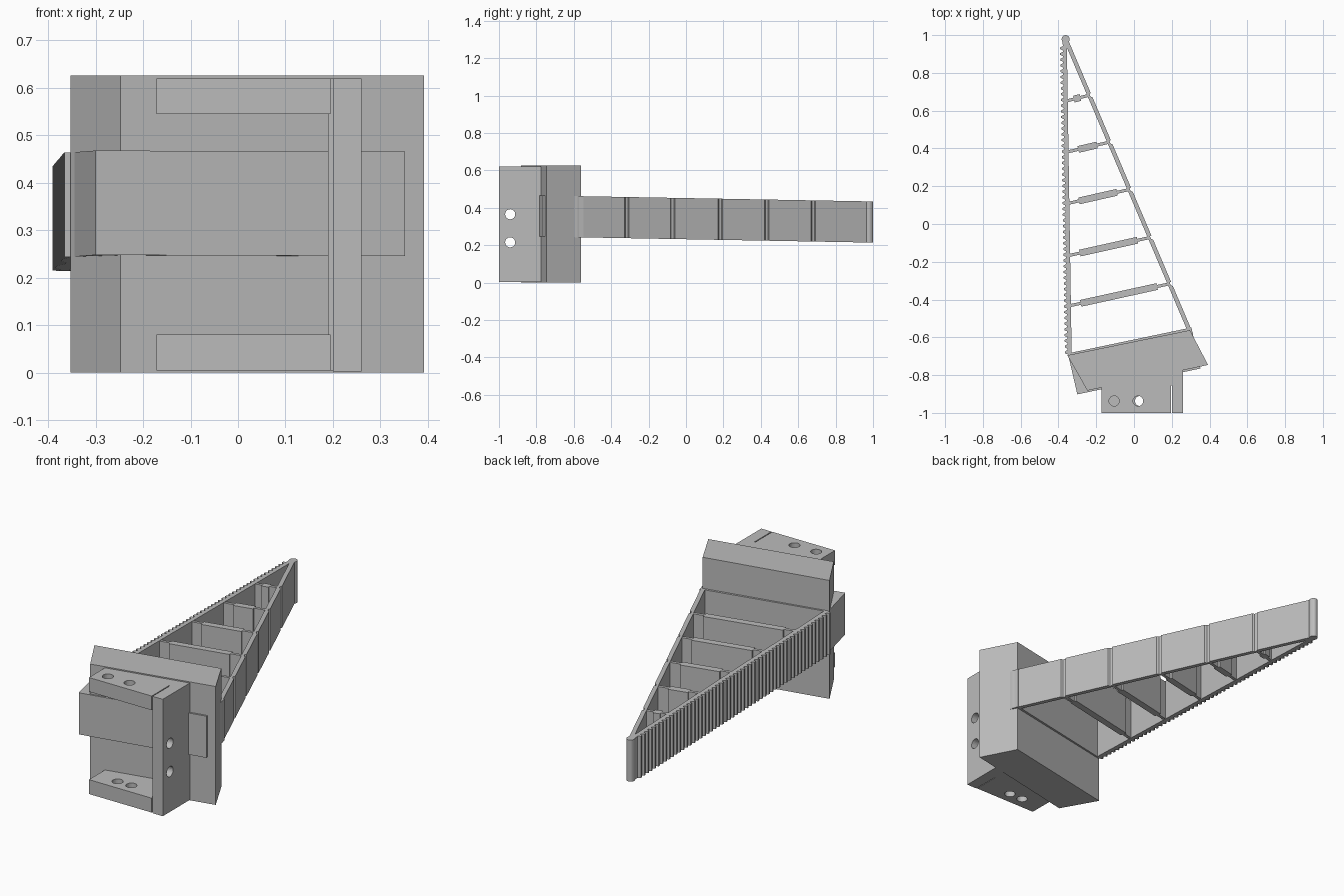
import bpy, bmesh, math
from mathutils import Vector

cube = bpy.data.objects.get("Cube")
if cube:
    bpy.data.objects.remove(cube, do_unlink=True)

grey = bpy.data.materials.new("plain grey")
grey.use_nodes = True
grey.diffuse_color = (0.5, 0.5, 0.5, 1)
grey.node_tree.nodes["Principled BSDF"].inputs["Base Color"].default_value = (0.5, 0.5, 0.5, 1)


def prism(name, outline, low, high, tilt=0.0):
    """Extrude an xy outline upwards; tilt makes it sink towards the tip."""
    bm = bmesh.new()
    drop = lambda y: tilt * (y + 0.75)
    bottom = [bm.verts.new((x, y, low - drop(y))) for x, y in outline]
    top = [bm.verts.new((x, y, high - drop(y))) for x, y in outline]
    bm.faces.new(bottom[::-1])
    bm.faces.new(top)
    n = len(outline)
    for i in range(n):
        j = (i + 1) % n
        bm.faces.new((bottom[i], bottom[j], top[j], top[i]))
    bmesh.ops.recalc_face_normals(bm, faces=bm.faces)
    mesh = bpy.data.meshes.new(name)
    bm.to_mesh(mesh)
    bm.free()
    mesh.materials.append(grey)
    obj = bpy.data.objects.new(name, mesh)
    bpy.context.collection.objects.link(obj)
    return obj


def drill(obj, centre, axis):
    """Cut a round screw hole along x or z."""
    turn = (0, math.pi / 2, 0) if axis == "x" else (0, 0, 0)
    bpy.ops.mesh.primitive_cylinder_add(vertices=24, radius=0.027, depth=0.2,
                                        location=centre, rotation=turn)
    cutter = bpy.context.object
    cutter.hide_render = True
    cutter.data.materials.append(grey)
    mod = obj.modifiers.new("hole", "BOOLEAN")
    mod.operation = "DIFFERENCE"
    mod.solver = "EXACT"
    mod.object = cutter
    bpy.context.view_layer.objects.active = obj
    bpy.ops.object.modifier_apply(modifier=mod.name)
    bpy.data.objects.remove(cutter, do_unlink=True)


# Tilted base block
prism("base_block", [(-0.353, -0.695), (-0.247, -0.882), (0.392, -0.746), (0.296, -0.562)],
      0, 0.626)

# Mounting bracket: top and bottom plates plus a side wall, open on one side
plate = [(-0.172, -1), (0.195, -1), (0.195, -0.75), (-0.172, -0.83)]
top_plate = prism("bracket_top_plate", plate, 0.545, 0.62)
bottom_plate = prism("bracket_bottom_plate", plate, 0.004, 0.08)
side_wall = prism("bracket_side_wall",
                  [(0.2, -1), (0.26, -1), (0.26, -0.75), (0.2, -0.76)], 0.002, 0.62)
prism("bracket_corner_joint", [(0.19, -0.855), (0.205, -0.855), (0.205, -0.76), (0.19, -0.76)],
      0.004, 0.62)
for x in (-0.105, 0.022):
    drill(top_plate, (x, -0.937, 0.58), "z")
for x in (-0.048, 0.032):
    drill(bottom_plate, (x, -0.937, 0.04), "z")
for z in (0.365, 0.215):
    drill(side_wall, (0.23, -0.94, z), "x")

# Finger: everything shares one height and a slight downward tilt
LOW, HIGH, TILT = 0.245, 0.465, 0.018
SLOPE = 0.21
BARS = [-0.434, -0.168, 0.108, 0.38, 0.65]


def left_x(y):
    return -0.352 - 0.0155 * (y + 0.69)


def right_x(y):
    return 0.307 - 0.4256 * (y + 0.566)


def right_end(y):
    """Where a bar starting at height y on the left meets the right rail."""
    t = (right_x(y) - left_x(y)) / (1 + 0.4256 * SLOPE)
    return y + SLOPE * t


prism("finger_root", [(-0.35, -0.685), (-0.3, -0.902), (0.352, -0.765), (0.304, -0.548)],
      LOW, HIGH, TILT)

# Gripping rail with saw teeth
TEETH = 54
pitch = 1.64 / TEETH
rail = [(left_x(0.97) + 0.022, 0.97), (left_x(-0.7) + 0.022, -0.7)]
for i in range(TEETH):
    y = -0.69 + i * pitch
    rail += [(left_x(y), y), (left_x(y) - 0.014, y + pitch * 0.2),
             (left_x(y) - 0.014, y + pitch * 0.5), (left_x(y), y + pitch * 0.75)]
rail.append((left_x(0.97), 0.97))
prism("toothed_rail", rail, LOW, HIGH, TILT)

# Back rail with a small flex notch at every bar
back = [(right_x(-0.58), -0.58)]
for bar in BARS:
    y = right_end(bar)
    back += [(right_x(y - 0.012), y - 0.012), (right_x(y - 0.007) - 0.009, y - 0.007),
             (right_x(y + 0.007) - 0.009, y + 0.007), (right_x(y + 0.012), y + 0.012)]
back += [(right_x(0.975), 0.975), (right_x(0.965) - 0.024, 0.965),
         (right_x(-0.58) - 0.024, -0.58)]
prism("back_rail", back, LOW, HIGH, TILT)

# Rounded fingertip
tip = Vector((-0.362, 0.978))
prism("fingertip", [(tip.x + 0.021 * math.cos(a), tip.y + 0.022 * math.sin(a))
                    for a in (math.tau * i / 20 for i in range(20))], LOW, HIGH, TILT)

# Cross bars: thin flexible ends with a thicker middle
for i, y0 in enumerate(BARS):
    start = Vector((left_x(y0) + 0.01, y0))
    y1 = right_end(y0)
    end = Vector((right_x(y1) - 0.015, y1))
    along = (end - start).normalized()
    side = Vector((-along.y, along.x))
    length = (end - start).length
    margin = min(0.065, length * 0.36)
    half = [(0, 0.008), (margin, 0.008), (margin, 0.018),
            (length - margin, 0.018), (length - margin, 0.008), (length, 0.008)]
    path = half + [(d, -w) for d, w in reversed(half)]
    prism(f"cross_bar_{i + 1}", [tuple(start + along * d + side * w) for d, w in path],
          LOW + 0.002, HIGH - 0.002, TILT)
